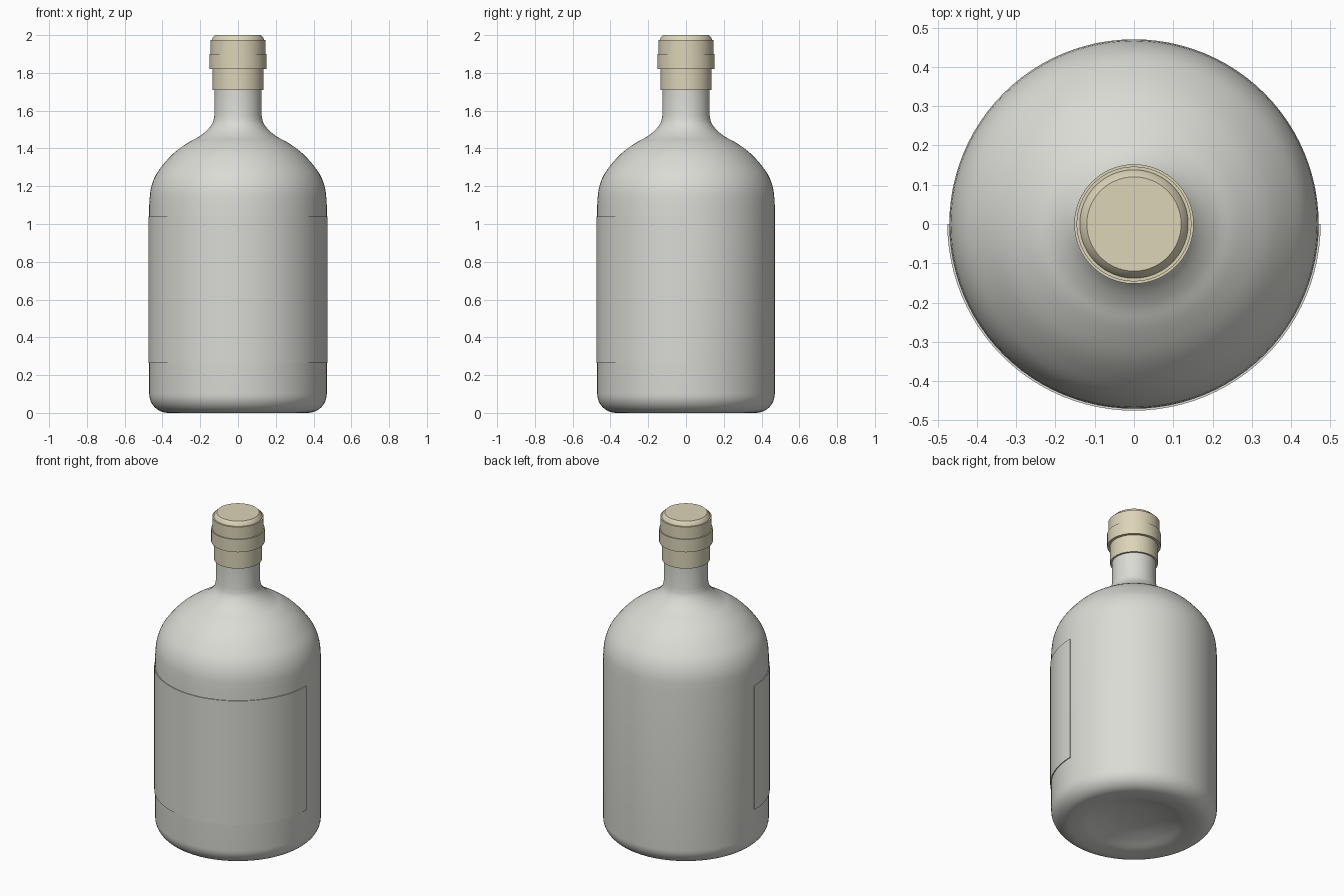
import bpy, bmesh, math
from mathutils import Vector

if "Cube" in bpy.data.objects:
    bpy.data.objects.remove(bpy.data.objects["Cube"])

SEGMENTS = 96


def material(name, rgb):
    m = bpy.data.materials.new(name)
    m.diffuse_color = (*rgb, 1)
    m.use_nodes = True
    m.node_tree.nodes["Principled BSDF"].inputs["Base Color"].default_value = m.diffuse_color
    return m


glass = material("pale grey glass", (0.70, 0.71, 0.66))
cork = material("cream stopper", (0.72, 0.66, 0.48))


def smooth_path(points, steps=4):
    """Catmull-Rom curve through the points."""
    p = [Vector(q) for q in points]
    p = [2 * p[0] - p[1]] + p + [2 * p[-1] - p[-2]]
    out = []
    for a, b, c, d in zip(p, p[1:], p[2:], p[3:]):
        for i in range(steps):
            t = i / steps
            out.append(tuple(0.5 * (2 * b + (c - a) * t + (2 * a - 5 * b + 4 * c - d) * t**2
                                    + (3 * b - a - 3 * c + d) * t**3)))
    return out + [tuple(p[-2])]


def lathe(name, profile, mat, start=0.0, sweep=2 * math.pi, segments=SEGMENTS, loop=False):
    """Revolve (radius, height) points around z."""
    bm = bmesh.new()
    verts = [bm.verts.new((r * math.cos(start), r * math.sin(start), z)) for r, z in profile]
    pairs = list(zip(verts, verts[1:])) + ([(verts[-1], verts[0])] if loop else [])
    edges = [bm.edges.new(pair) for pair in pairs]
    full = sweep > 6.28
    bmesh.ops.spin(bm, geom=verts + edges, cent=(0, 0, 0), axis=(0, 0, 1),
                   angle=sweep, steps=segments, use_merge=full)
    bmesh.ops.remove_doubles(bm, verts=bm.verts, dist=1e-5)
    if loop and not full:
        bmesh.ops.holes_fill(bm, edges=[e for e in bm.edges if e.is_boundary], sides=8)
    bmesh.ops.recalc_face_normals(bm, faces=bm.faces)
    mesh = bpy.data.meshes.new(name)
    bm.to_mesh(mesh)
    bm.free()
    mesh.materials.append(mat)
    ob = bpy.data.objects.new(name, mesh)
    bpy.context.collection.objects.link(ob)
    bpy.context.view_layer.objects.active = ob
    ob.select_set(True)
    bpy.ops.object.shade_smooth_by_angle(angle=math.radians(30))
    ob.select_set(False)
    return ob


# Bottle: domed base hollow, rounded heel, straight wall, shoulder and neck
punt = smooth_path([(0, 0.06), (0.12, 0.052), (0.22, 0.03), (0.29, 0.008), (0.35, 0)])
heel = [(0.37 + 0.1 * math.sin(a), 0.1 - 0.1 * math.cos(a))
        for a in (math.radians(9 * i) for i in range(11))]
shoulder = smooth_path([(0.47, 1.10), (0.463, 1.18), (0.44, 1.25), (0.40, 1.31), (0.34, 1.375),
                        (0.265, 1.43), (0.21, 1.46), (0.165, 1.495), (0.135, 1.535), (0.125, 1.575)])
lathe("bottle", punt + heel + shoulder + [(0.125, 1.72), (0, 1.72)], glass)

# Label: thin raised wrap around the front half
lathe("front_label", [(0.467, 0.265), (0.475, 0.265), (0.475, 1.04), (0.467, 1.04)], glass,
      start=math.pi, sweep=math.pi, segments=SEGMENTS // 2, loop=True)

# Stopper: sleeve, wide band, upper band and bevelled top
lathe("stopper", [(0, 1.71), (0.136, 1.71), (0.136, 1.82), (0.152, 1.82), (0.152, 1.90),
                  (0.146, 1.90), (0.146, 1.975), (0.138, 1.975), (0.135, 1.985), (0.12, 2.0),
                  (0, 2.0)], cork)
